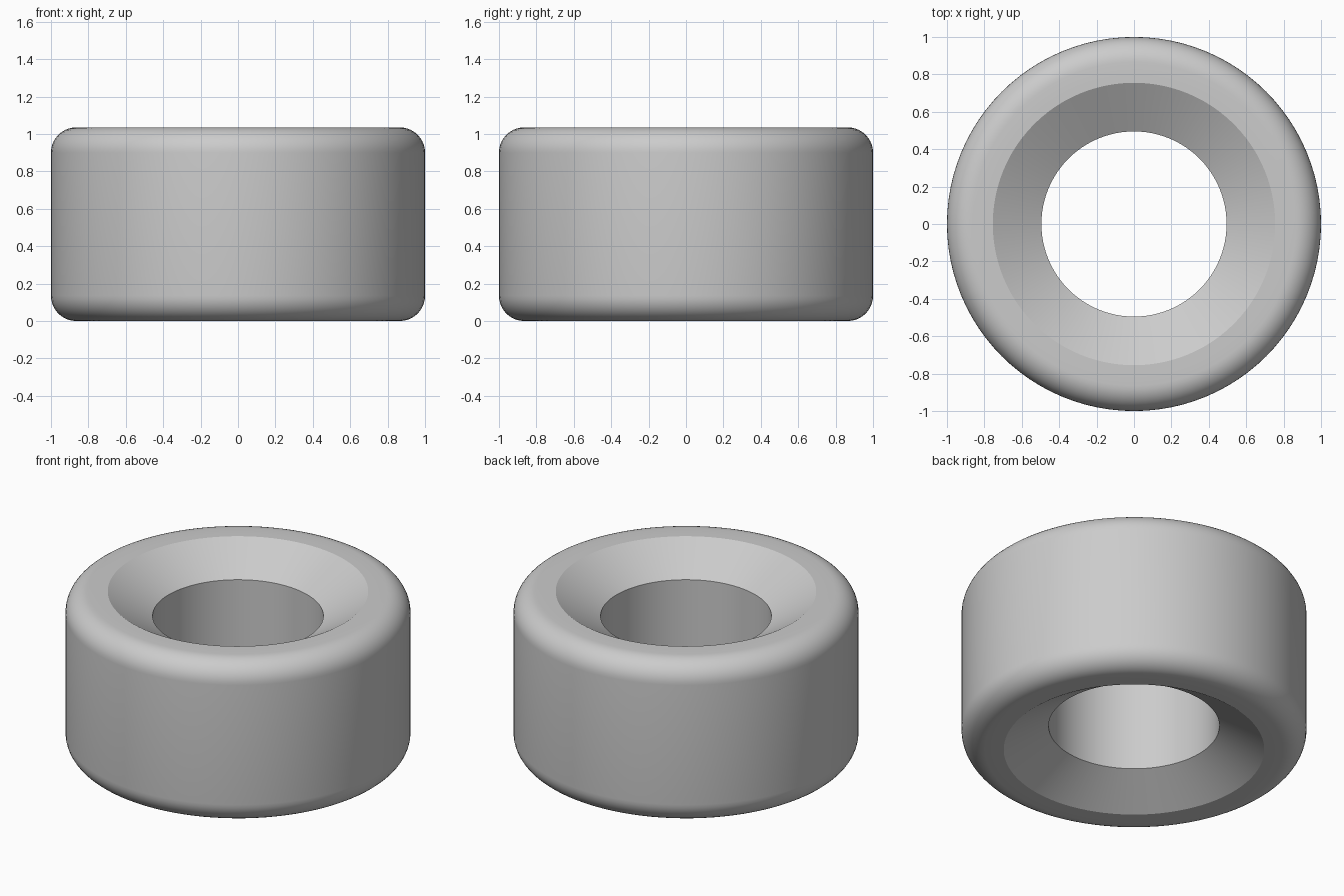
import bpy, bmesh, math

if "Cube" in bpy.data.objects:
    bpy.data.objects.remove(bpy.data.objects["Cube"])

HEIGHT = 1.035
SEGMENTS = 96

grey = bpy.data.materials.new("light grey")
grey.diffuse_color = (0.6, 0.6, 0.6, 1)
grey.use_nodes = True
grey.node_tree.nodes["Principled BSDF"].inputs["Base Color"].default_value = grey.diffuse_color


def lathe(name, half):
    """Revolve an upper half profile of (radius, z), mirrored to the lower half."""
    profile = half + [(r, HEIGHT - z) for r, z in reversed(half)]
    bm = bmesh.new()
    rings = []
    for i in range(SEGMENTS):
        a = 2 * math.pi * i / SEGMENTS
        rings.append([bm.verts.new((r * math.cos(a), r * math.sin(a), z)) for r, z in profile])
    n = len(profile)
    for i in range(SEGMENTS):
        a, b = rings[i], rings[(i + 1) % SEGMENTS]
        for j in range(n):
            k = (j + 1) % n
            bm.faces.new((a[j], b[j], b[k], a[k]))
    bmesh.ops.recalc_face_normals(bm, faces=bm.faces)
    mesh = bpy.data.meshes.new(name)
    bm.to_mesh(mesh)
    bm.free()
    mesh.materials.append(grey)
    obj = bpy.data.objects.new(name, mesh)
    bpy.context.collection.objects.link(obj)
    bpy.ops.object.select_all(action='DESELECT')
    obj.select_set(True)
    bpy.context.view_layer.objects.active = obj
    bpy.ops.object.shade_smooth_by_angle(angle=math.radians(25))


# Outer tread ring with rounded shoulders
R = 0.135
shoulder = [(1 - R + R * math.sin(math.pi / 2 * i / 10),
             HEIGHT - R + R * math.cos(math.pi / 2 * i / 10)) for i in range(11)]
lathe("tread_ring", [(0.797, HEIGHT)] + shoulder)

# Inner hub with a flat rim, conical recess on both sides and a straight bore
lathe("hub_core", [(0.495, HEIGHT - 0.157), (0.755, HEIGHT), (0.797, HEIGHT)])
